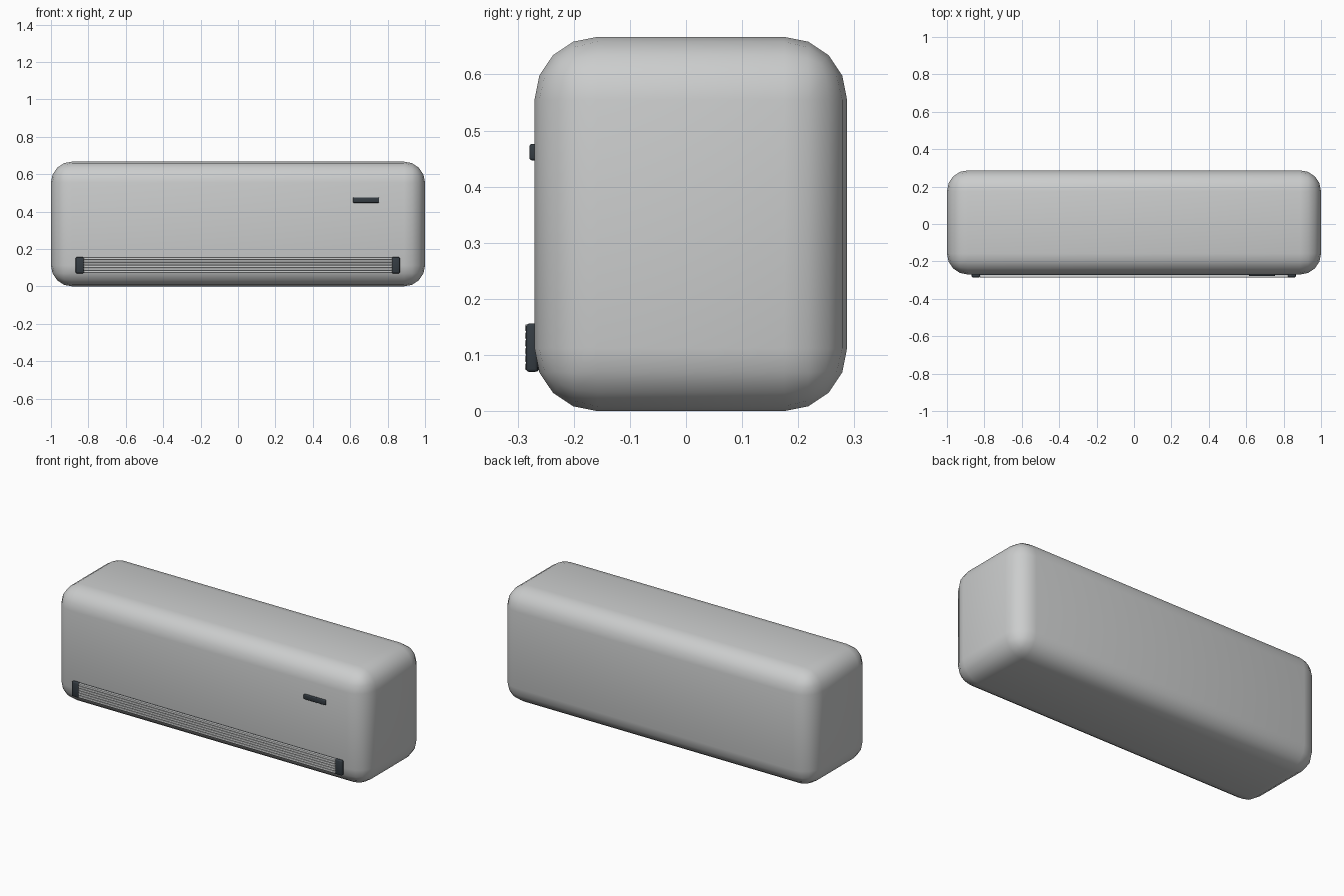
import bpy
from math import radians

cube = bpy.data.objects.get("Cube")
if cube:
    bpy.data.objects.remove(cube, do_unlink=True)


def material(name, colour):
    m = bpy.data.materials.new(name)
    m.use_nodes = True
    m.diffuse_color = (*colour, 1)
    m.node_tree.nodes["Principled BSDF"].inputs["Base Color"].default_value = (*colour, 1)
    return m


shell_grey = material("shell grey", (0.6, 0.61, 0.61))
dark_grey = material("dark grey", (0.035, 0.045, 0.055))


def rounded_box(name, low, high, radius, segments, mat, angle=60):
    """Box between two corners with rounded edges."""
    mid = [(a + b) / 2 for a, b in zip(low, high)]
    bpy.ops.mesh.primitive_cube_add(size=1, location=mid)
    ob = bpy.context.object
    ob.name = name
    ob.scale = [b - a for a, b in zip(low, high)]
    bpy.ops.object.transform_apply(location=False, rotation=False, scale=True)
    bevel = ob.modifiers.new("Rounding", "BEVEL")
    bevel.width = radius
    bevel.segments = segments
    bpy.ops.object.modifier_apply(modifier=bevel.name)
    bpy.ops.object.shade_smooth_by_angle(angle=radians(angle))
    ob.data.materials.append(mat)
    return ob


# Main housing
rounded_box("housing", (-1, -0.27, 0), (1, 0.287, 0.667), 0.112, 4, shell_grey)

# Status display
rounded_box("display", (0.615, -0.279, 0.447), (0.755, -0.26, 0.476), 0.004, 2, dark_grey)

# Air outlet: end caps, backing and slats
for side, x in (("right", -0.868), ("left", 0.822)):
    rounded_box(side + "_outlet_cap", (x, -0.285, 0.07), (x + 0.043, -0.264, 0.156),
                0.005, 2, dark_grey)
rounded_box("outlet_backing", (-0.83, -0.28, 0.071), (0.83, -0.262, 0.154),
            0.003, 1, dark_grey)

slats = 6
pitch = 0.0138
for i in range(slats):
    z = 0.073 + i * pitch
    rounded_box(f"slat_{i + 1}", (-0.825, -0.287, z), (0.825, -0.272, z + pitch - 0.001),
                0.003, 2, shell_grey)
